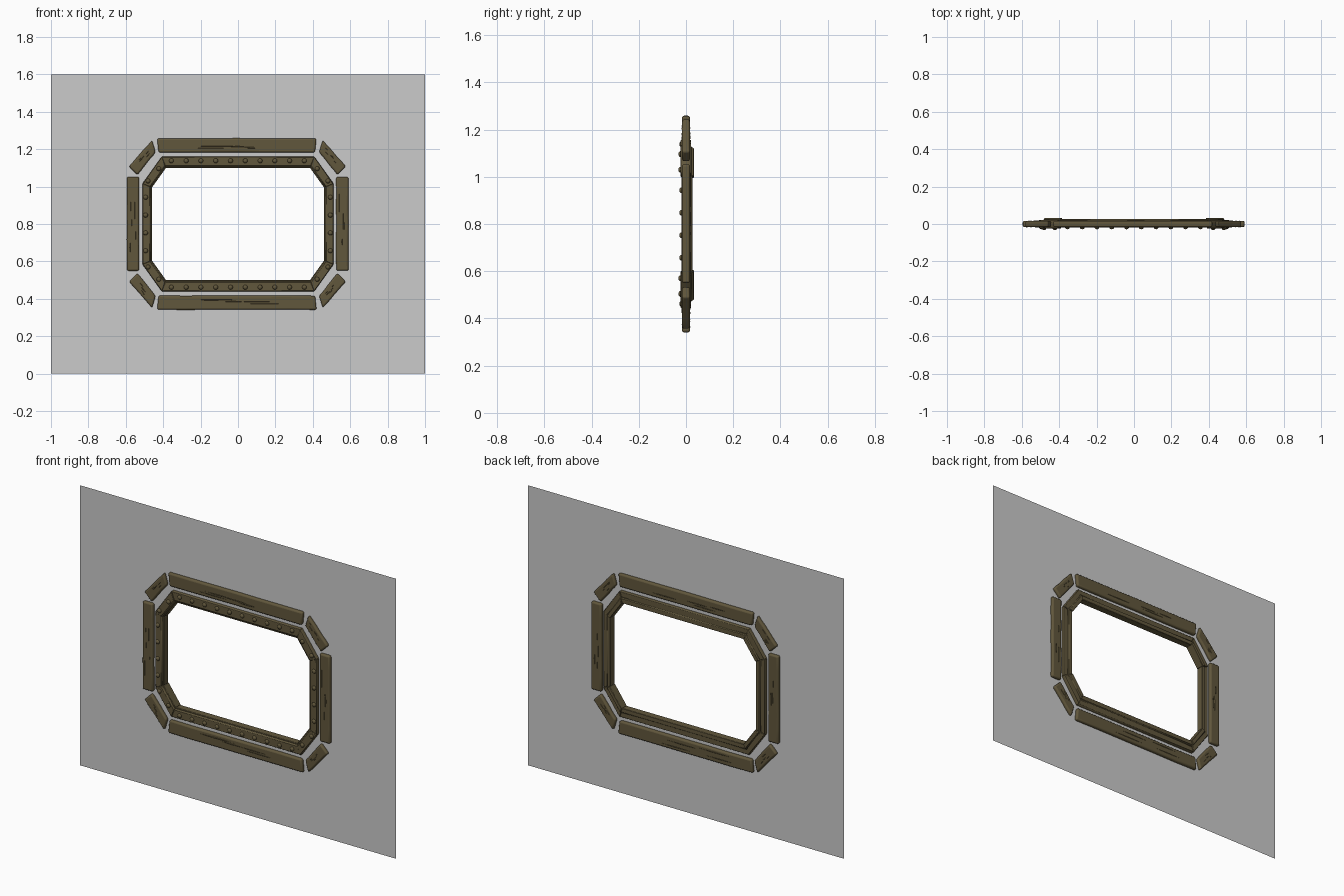
import bpy, bmesh, random
from mathutils import Vector, Matrix

if "Cube" in bpy.data.objects:
    bpy.data.objects.remove(bpy.data.objects["Cube"])

random.seed(4)
CZ = 0.8

wood = bpy.data.materials.new("weathered_bronze")
wood.diffuse_color = (0.12, 0.095, 0.045, 1)
wood.use_nodes = True
wood.node_tree.nodes["Principled BSDF"].inputs["Base Color"].default_value = wood.diffuse_color


def finish(name, bm, mat=None, bevel=0, segs=2, smooth=True):
    bmesh.ops.recalc_face_normals(bm, faces=bm.faces[:])
    me = bpy.data.meshes.new(name)
    bm.to_mesh(me)
    bm.free()
    ob = bpy.data.objects.new(name, me)
    bpy.context.collection.objects.link(ob)
    if mat:
        me.materials.append(mat)
    if bevel:
        m = ob.modifiers.new("bevel", 'BEVEL')
        m.width, m.segments = bevel, segs
        m.limit_method = 'ANGLE'
    if smooth:
        bpy.ops.object.select_all(action='DESELECT')
        ob.select_set(True)
        bpy.context.view_layer.objects.active = ob
        bpy.ops.object.shade_smooth_by_angle(angle=0.6)
    return ob


def loft(bm, a, b):
    # closed bar between two matching cross-sections
    va, vb = [bm.verts.new(p) for p in a], [bm.verts.new(p) for p in b]
    n = len(a)
    for i in range(n):
        j = (i + 1) % n
        bm.faces.new((va[i], va[j], vb[j], vb[i]))
    bm.faces.new(va)
    bm.faces.new(vb[::-1])


def octagon(w, h, cx, cz):
    # counter-clockwise; even edges are straight sides, odd edges corners
    return [Vector((x, 0, CZ + z)) for x, z in
            [(-cx, -h), (cx, -h), (w, -cz), (w, cz), (cx, h), (-cx, h), (-w, cz), (-w, -cz)]]


inner = octagon(0.46, 0.30, 0.385, 0.195)
outer = octagon(0.511, 0.36, 0.408, 0.216)

# wall sheet with an octagonal opening
bm = bmesh.new()
o = [bm.verts.new(p) for p in inner]
c = [bm.verts.new((x, 0, z)) for x, z in [(-1, 0), (1, 0), (1, 1.6), (-1, 1.6)]]
for k in range(4):
    bm.faces.new((c[k], c[(k + 1) % 4], o[2 * k + 1], o[2 * k]))
    bm.faces.new((c[(k + 1) % 4], o[(2 * k + 2) % 8], o[2 * k + 1]))
finish("wall_panel", bm, smooth=False)

# inner frame: stepped profile (across 0..1, depth y), corners a bit thicker
profile = [(1, -0.012), (0.94, -0.019), (0.2, -0.019), (0.14, -0.013), (0, -0.013),
           (0, 0.027), (0.38, 0.027), (0.48, 0.018), (0.94, 0.018), (1, 0.012)]
bm = bmesh.new()
for i in range(8):
    j = (i + 1) % 8
    s = 1.22 if i % 2 else 1.0
    loft(bm, *[[inner[k].lerp(outer[k], t) + Vector((0, y * s, 0)) for t, y in profile]
               for k in (i, j)])
finish("inner_frame", bm, wood, 0.002, 1)

# rivets along the front of the frame
spots = []
for s in (-1, 1):
    spots += [(-0.356 + 0.079 * k, CZ + s * 0.338, -0.019) for k in range(10)]
    spots += [(s * 0.494, 0.657 + 0.0953 * k, -0.019) for k in range(4)]
    for v in (-1, 1):
        spots += [(s * x, CZ + v * z, -0.023) for x, z in [(0.423, 0.296), (0.481, 0.23)]]
bm = bmesh.new()
for x, z, y in spots:
    bmesh.ops.create_uvsphere(bm, u_segments=12, v_segments=8, radius=0.0125,
                              matrix=Matrix.Translation((x, y, z)) @ Matrix.Diagonal((1, 0.75, 1, 1)))
finish("frame_rivets", bm, wood)


# outer boards: outline in x,z with rounded edges and fine grain ridges
def board(name, pts):
    pts = [Vector((x, 0, z)) for x, z in pts]      # outer a, outer b, inner b, inner a
    bm = bmesh.new()
    steps = 6
    rows = []
    for k in range(steps + 1):
        t = k / steps
        jit = Vector((random.uniform(-1, 1), 0, random.uniform(-1, 1))) * 0.001
        p, q = pts[0].lerp(pts[1], t) + jit, pts[3].lerp(pts[2], t) + jit
        rows.append([bm.verts.new(v + Vector((0, y, 0)))
                     for v, y in ((p, -0.017), (q, -0.017), (q, 0.017), (p, 0.017))])
    for a, b in zip(rows, rows[1:]):
        for i in range(4):
            bm.faces.new((a[i], a[(i + 1) % 4], b[(i + 1) % 4], b[i]))
    bm.faces.new(rows[0])
    bm.faces.new(rows[-1])
    finish(name, bm, wood, 0.009, 3)
    # grain
    bm = bmesh.new()
    for side in (-1, 1):
        for k in range(5):
            t0, s = random.uniform(0.1, 0.6), random.uniform(0.25, 0.75)
            t1 = t0 + random.uniform(0.12, 0.28)
            at = lambda t, w: pts[0].lerp(pts[1], t).lerp(pts[3].lerp(pts[2], t), w)
            m = (t0 + t1) / 2
            ring = [bm.verts.new(at(t, w) + Vector((0, side * 0.0168, 0)))
                    for t, w in ((t0, s), (m, s - 0.03), (t1, s), (m, s + 0.03))]
            top = bm.verts.new(at(m, s) + Vector((0, side * 0.0185, 0)))
            for i in range(4):
                bm.faces.new((ring[i], ring[(i + 1) % 4], top))
    finish(name + "_grain", bm, wood, smooth=False)


for s, n in ((1, "top"), (-1, "bottom")):
    board(n + "_board", [(-0.432, CZ + s * 0.458), (0.42, CZ + s * 0.458),
                         (0.412, CZ + s * 0.383), (-0.424, CZ + s * 0.383)])
    for d, m in ((-1, "left"), (1, "right")):
        board(n + "_" + m + "_corner_board",
              [(d * x - 0.003, CZ + s * z) for x, z in
               [(0.456, 0.448), (0.58, 0.308), (0.535, 0.263), (0.437, 0.385)]])
for d, m in ((-1, "left"), (1, "right")):
    board(m + "_board", [(d * 0.592 - 0.002, 0.55), (d * 0.592 - 0.002, 1.053),
                         (d * 0.527 - 0.002, 1.053), (d * 0.527 - 0.002, 0.55)])
